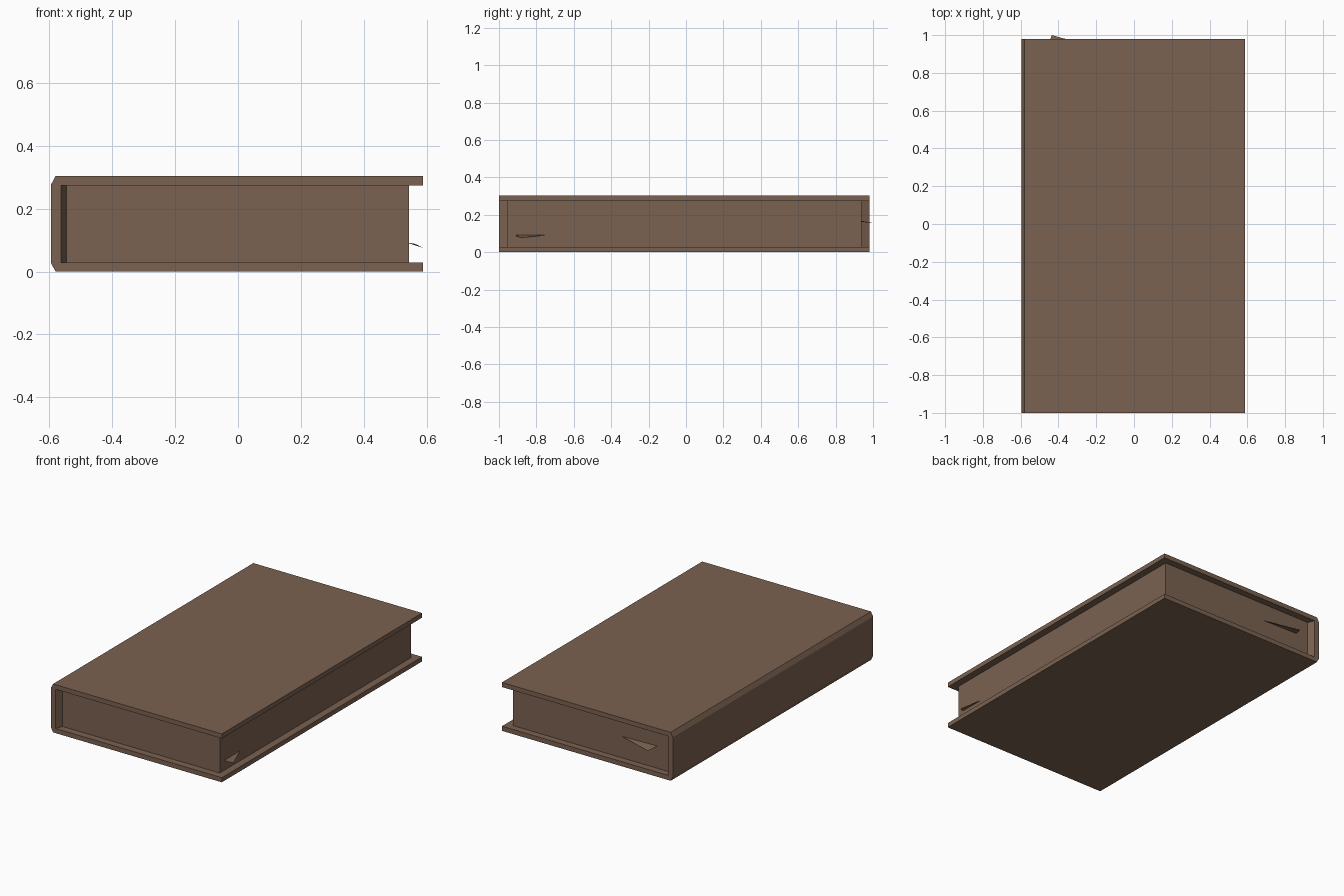
import bpy

if "Cube" in bpy.data.objects:
    bpy.data.objects.remove(bpy.data.objects["Cube"])

brown = bpy.data.materials.new("leather brown")
brown.diffuse_color = (0.195, 0.122, 0.082, 1)
brown.use_nodes = True
brown.node_tree.nodes["Principled BSDF"].inputs["Base Color"].default_value = brown.diffuse_color


def add_mesh(name, verts, faces):
    me = bpy.data.meshes.new(name)
    me.from_pydata(verts, [], faces)
    me.materials.append(brown)
    ob = bpy.data.objects.new(name, me)
    bpy.context.collection.objects.link(ob)
    return ob


def prism(name, lower, upper):
    # Join two matching outlines into a closed solid
    n = len(lower)
    sides = [(i, (i + 1) % n, n + (i + 1) % n, n + i) for i in range(n)]
    caps = [tuple(reversed(range(n))), tuple(range(n, 2 * n))]
    return add_mesh(name, lower + upper, sides + caps)


# Cover: C-shaped section with a chamfered spine, run along y
W, H, T = 0.588, 0.303, 0.029
section = [(W, 0), (W, T), (-0.563, T), (-0.563, H - T), (W, H - T), (W, H),
           (-0.58, H), (-0.595, H - 0.028), (-0.595, 0.028), (-0.58, 0)]
prism("cover", [(x, -1, z) for x, z in section], [(x, 0.98, z) for x, z in section])

# Page block: splayed out to the spine at both ends
plan = [(-0.563, -1), (-0.545, -0.955), (0.543, -0.955),
        (0.543, 0.937), (-0.545, 0.937), (-0.563, 0.98)]
prism("page_block", [(x, y, T) for x, y in plan], [(x, y, H - T) for x, y in plan])

# Loose page corners sticking out of the block
def paper_scrap(name, pts):
    low = [(x, y, z - 0.001) for x, y, z in pts]
    prism(name, low, pts)


paper_scrap("side_page_corner", [(0.54, -0.745, 0.092), (0.54, -0.91, 0.092),
                                 (0.562, -0.91, 0.088), (0.586, -0.882, 0.077)])
paper_scrap("back_page_corner", [(-0.2, 0.934, 0.164), (-0.435, 1.0, 0.156),
                                 (-0.459, 0.934, 0.169)])

# Consistent outward normals
import bmesh
for ob in bpy.context.collection.objects:
    bm = bmesh.new()
    bm.from_mesh(ob.data)
    bmesh.ops.recalc_face_normals(bm, faces=bm.faces)
    bm.to_mesh(ob.data)
    bm.free()
